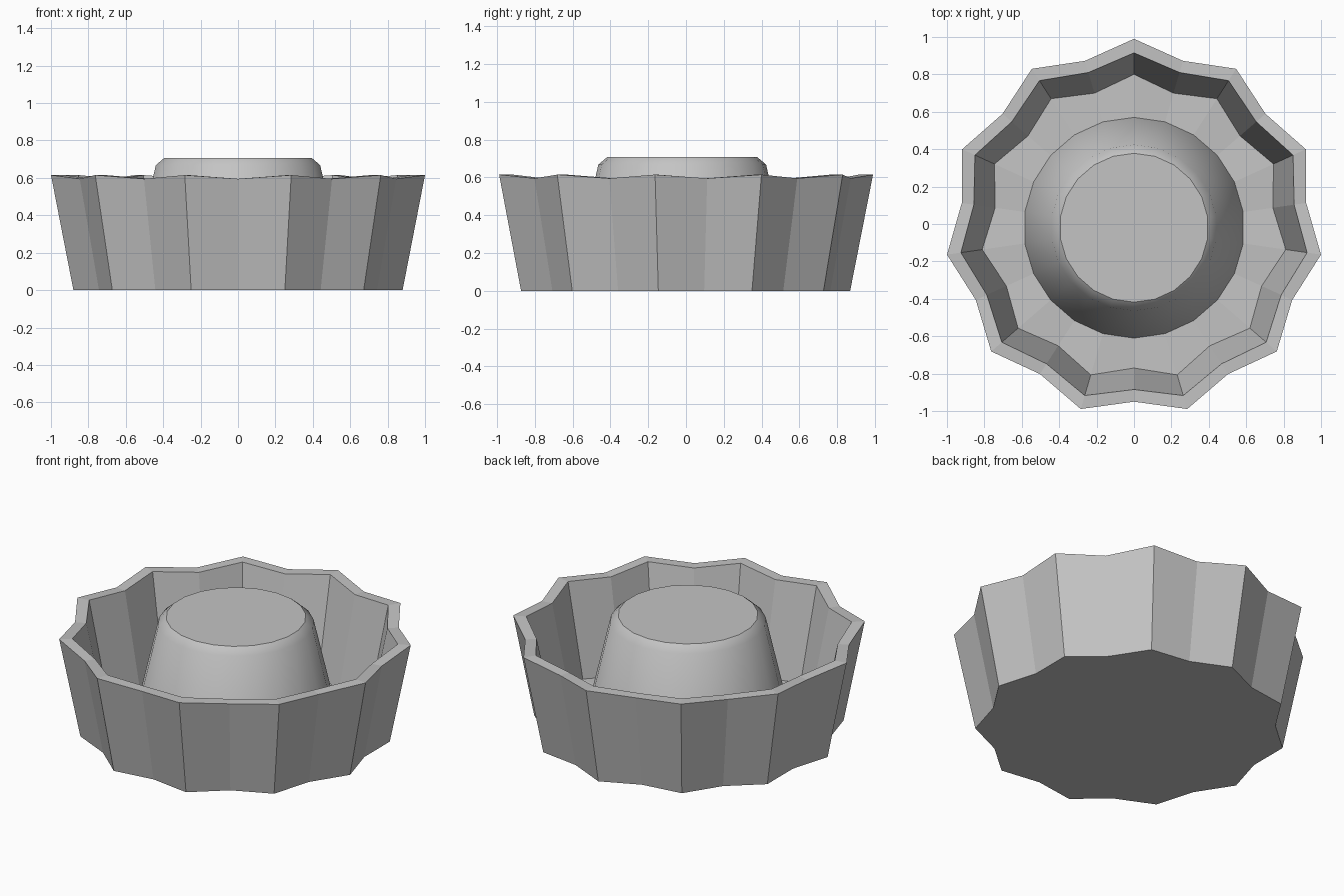
import bpy, bmesh
from math import sin, cos, pi

cube = bpy.data.objects.get("Cube")
if cube:
    bpy.data.objects.remove(cube, do_unlink=True)

POINTS = 11          # lobes around the bowl
SIDES = POINTS * 2   # tips and valleys alternate
CENTRE_Y = -0.02     # an odd star sits slightly off its bounding box centre

grey = bpy.data.materials.new("light_grey")
grey.use_nodes = True
colour = (0.55, 0.55, 0.55, 1)
grey.diffuse_color = colour
grey.node_tree.nodes["Principled BSDF"].inputs["Base Color"].default_value = colour


def ring(bm, tip_r, valley_r, tip_z, valley_z):
    """One loop of vertices alternating between tip and valley."""
    verts = []
    for i in range(SIDES):
        r, z = (valley_r, valley_z) if i % 2 else (tip_r, tip_z)
        a = pi / 2 + 2 * pi * i / SIDES
        verts.append(bm.verts.new((r * cos(a), r * sin(a) + CENTRE_Y, z)))
    return verts


def bridge(bm, low, high):
    """Quads between two loops."""
    return [bm.faces.new((low[i], low[(i + 1) % SIDES],
                          high[(i + 1) % SIDES], high[i]))
            for i in range(SIDES)]


def make_object(bm, name):
    mesh = bpy.data.meshes.new(name)
    bm.to_mesh(mesh)
    bm.free()
    mesh.materials.append(grey)
    obj = bpy.data.objects.new(name, mesh)
    bpy.context.collection.objects.link(obj)
    return obj


# Fluted bowl: base, outer wall, rim, inner wall, floor
bm = bmesh.new()
profile = [
    (0.889, 0.817, 0.0, 0.0),
    (1.01, 0.93, 0.615, 0.595),
    (0.935, 0.865, 0.615, 0.595),
    (0.82, 0.75, 0.04, 0.02),
    (0.59, 0.59, 0.03, 0.03),
]
loops = [ring(bm, *p) for p in profile]
bm.faces.new(loops[0][::-1])
for low, high in zip(loops, loops[1:]):
    bridge(bm, low, high)
make_object(bm, "fluted_bowl")

# Central tapered pillar with a chamfered, flat top
bm = bmesh.new()
loops = [ring(bm, r, r, z, z)
         for r, z in ((0.59, 0.03), (0.444, 0.668), (0.398, 0.707))]
for low, high in zip(loops, loops[1:]):
    for face in bridge(bm, low, high):
        face.smooth = True
top = bm.faces.new(loops[-1])
for edge in top.edges:
    edge.smooth = False
make_object(bm, "central_pillar")
